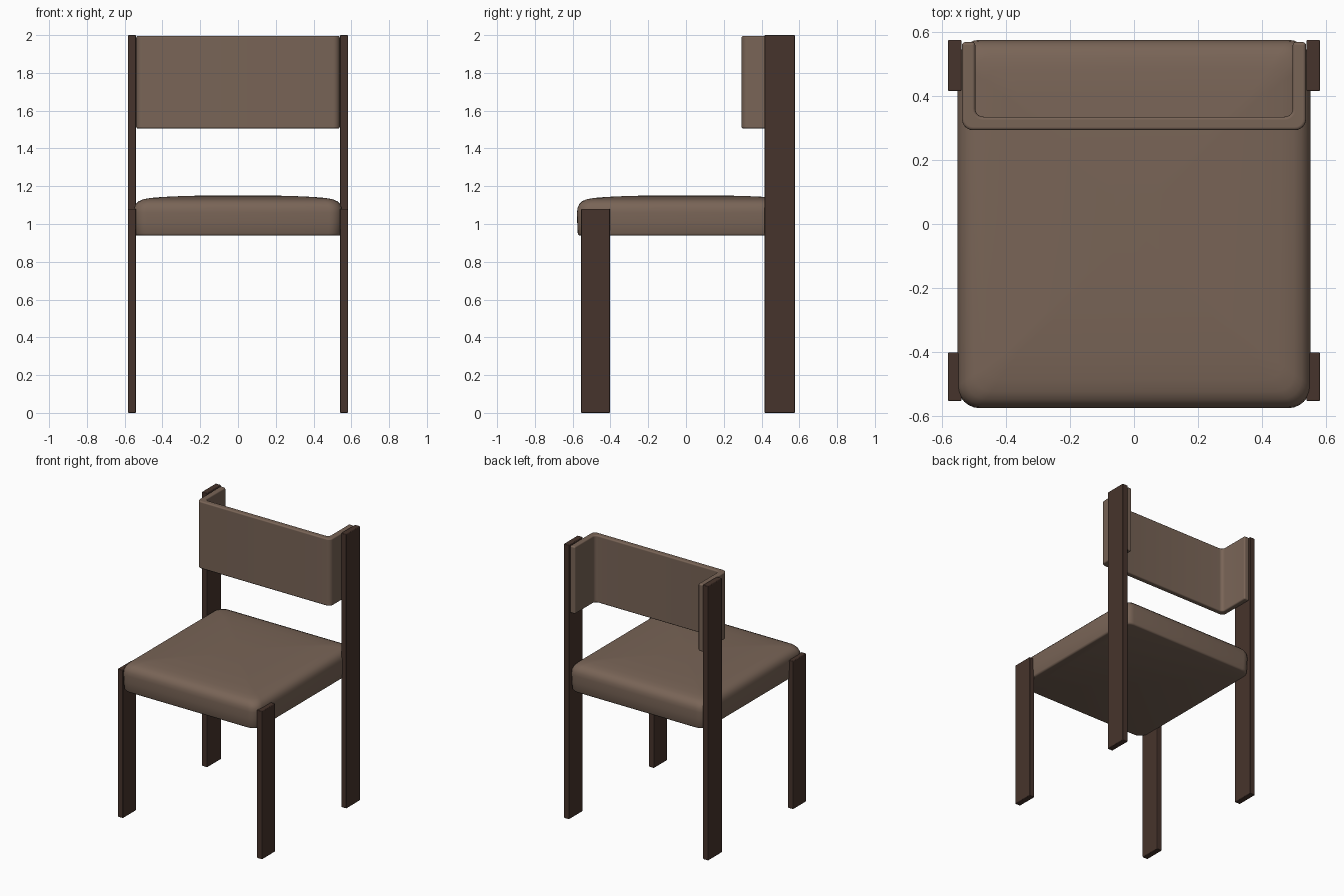
import bpy, bmesh, math

if "Cube" in bpy.data.objects:
    bpy.data.objects.remove(bpy.data.objects["Cube"])


def material(name, rgb):
    m = bpy.data.materials.new(name)
    m.diffuse_color = (*rgb, 1)
    m.use_nodes = True
    m.node_tree.nodes["Principled BSDF"].inputs["Base Color"].default_value = m.diffuse_color
    return m


UPHOLSTERY = material("taupe upholstery", (0.190, 0.128, 0.094))
WOOD = material("dark brown wood", (0.062, 0.034, 0.025))


def finish(name, bm, mat, bevel=0.0, smooth_angle=35):
    bmesh.ops.recalc_face_normals(bm, faces=bm.faces)
    mesh = bpy.data.meshes.new(name)
    bm.to_mesh(mesh)
    bm.free()
    mesh.materials.append(mat)
    ob = bpy.data.objects.new(name, mesh)
    bpy.context.collection.objects.link(ob)
    if bevel:
        mod = ob.modifiers.new("soft edges", 'BEVEL')
        mod.width = bevel
        mod.segments = 3
        mod.limit_method = 'ANGLE'
        mod.angle_limit = math.radians(40)
    for p in mesh.polygons:
        p.use_smooth = True
    mesh.set_sharp_from_angle(angle=math.radians(smooth_angle if not bevel else 91))
    if bevel:
        mod.harden_normals = True
    return ob


def arc(cx, cy, r, a0, a1, n=6):
    return [(cx + r * math.cos(math.radians(a0 + (a1 - a0) * i / n)),
             cy + r * math.sin(math.radians(a0 + (a1 - a0) * i / n))) for i in range(n + 1)]


def rounded_rect(hx, hy, r):
    pts = []
    for sx, sy, a in ((1, 1, 0), (-1, 1, 90), (-1, -1, 180), (1, -1, 270)):
        pts += arc(sx * (hx - r), sy * (hy - r), r, a, a + 90)
    return pts


# Legs: flat boards, tall at the back and short at the front
def leg(name, x0, x1, y0, y1, top):
    bm = bmesh.new()
    bmesh.ops.create_cube(bm, size=1)
    for v in bm.verts:
        v.co = ((x0 + x1) / 2 + v.co.x * (x1 - x0),
                (y0 + y1) / 2 + v.co.y * (y1 - y0), (v.co.z + 0.5) * top)
    finish(name, bm, WOOD, 0.005)


for side, s in (("right", 1), ("left", -1)):
    xa, xb = sorted((s * 0.54, s * 0.583))
    leg("front_leg_" + side, xa, xb, -0.555, -0.402, 1.08)
    leg("back_leg_" + side, xa, xb, 0.416, 0.577, 2.0)

# Seat: rounded-rectangle rings lofted into a gently domed cushion (inset, height)
profile = [(0.016, 0.938), (0.008, 0.941), (0.004, 0.950), (0.001, 1.01), (0.0, 1.06),
           (0.003, 1.085), (0.012, 1.105), (0.028, 1.121), (0.052, 1.131), (0.09, 1.138),
           (0.16, 1.1435), (0.26, 1.148), (0.38, 1.151), (0.48, 1.152)]
bm = bmesh.new()
rings = []
for inset, z in profile:
    hx, hy = 0.553 - inset, 0.577 - inset
    r = max(0.07 - inset * 0.3, 0.02)
    rings.append([bm.verts.new((x, y, z)) for x, y in rounded_rect(hx, hy, r)])
for a, b in zip(rings, rings[1:]):
    n = len(a)
    for i in range(n):
        bm.faces.new((a[i], a[(i + 1) % n], b[(i + 1) % n], b[i]))
bm.faces.new(rings[0])
bm.faces.new(rings[-1])
finish("seat", bm, UPHOLSTERY, smooth_angle=50)

# Backrest: a U-shaped wrap-around panel, open towards the back
outer = ([(-0.539, 0.57)] + arc(-0.504, 0.329, 0.035, 180, 270)
         + arc(0.504, 0.329, 0.035, 270, 360) + [(0.539, 0.57)])
inner = ([(0.497, 0.57)] + arc(0.472, 0.361, 0.025, 360, 270)
         + arc(-0.472, 0.361, 0.025, 270, 180) + [(-0.497, 0.57)])
bm = bmesh.new()
face = bm.faces.new([bm.verts.new((x, y, 1.505)) for x, y in outer + inner])
ext = bmesh.ops.extrude_face_region(bm, geom=[face])
bmesh.ops.translate(bm, vec=(0, 0, 0.491),
                    verts=[g for g in ext["geom"] if isinstance(g, bmesh.types.BMVert)])
finish("backrest", bm, UPHOLSTERY, 0.01)
